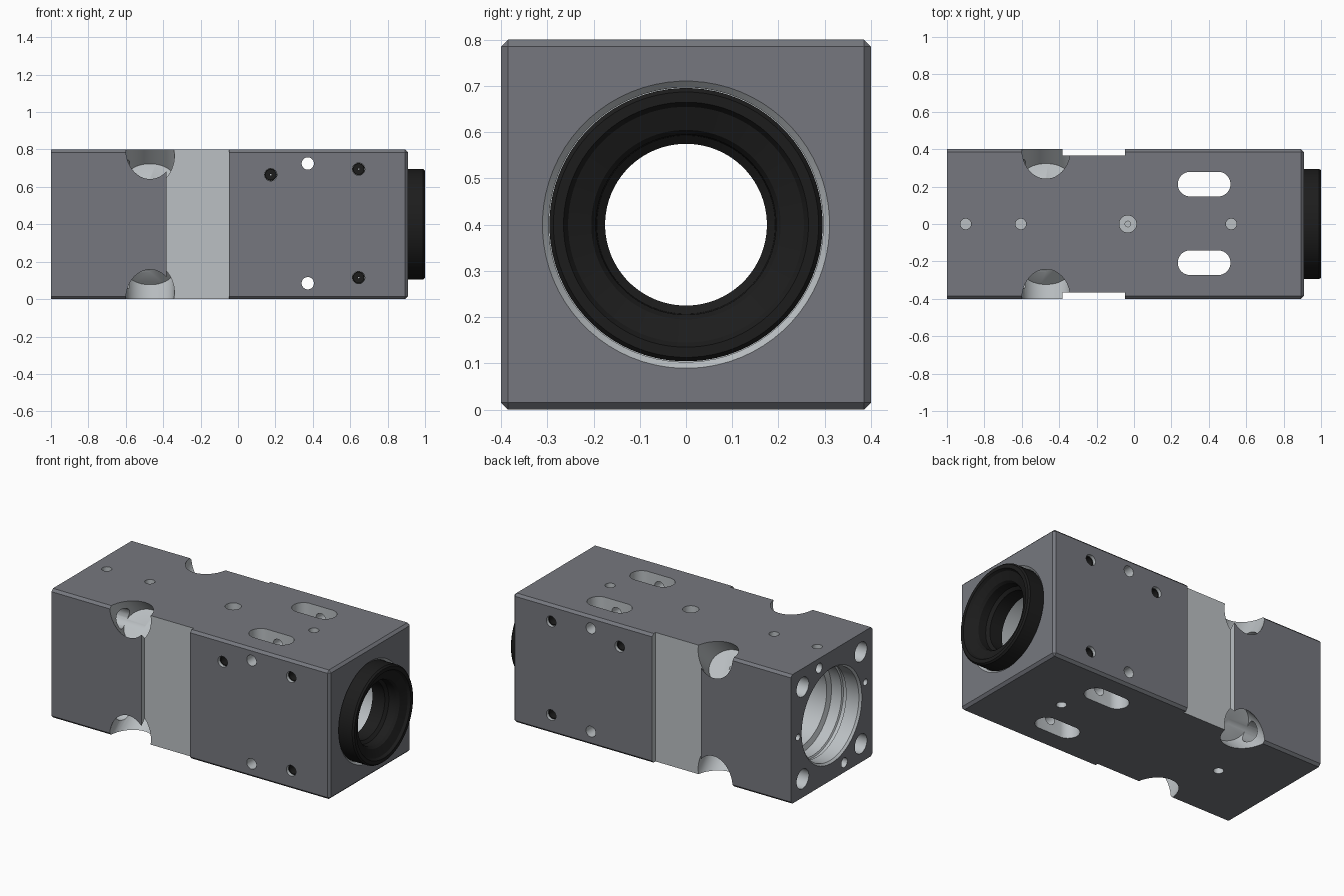
import bpy, bmesh, math
from mathutils import Vector, Matrix

if "Cube" in bpy.data.objects:
    bpy.data.objects.remove(bpy.data.objects["Cube"])


def material(name, rgb):
    m = bpy.data.materials.new(name)
    m.diffuse_color = (*rgb, 1)
    m.use_nodes = True
    m.node_tree.nodes["Principled BSDF"].inputs["Base Color"].default_value = m.diffuse_color
    return m


DARK = material("dark_anodised", (0.18, 0.187, 0.21))
LIGHT = material("bare_metal", (0.5, 0.53, 0.55))
BLACK = material("black", (0.012, 0.012, 0.012))


def finish(name, bm, mats, index=0):
    bmesh.ops.recalc_face_normals(bm, faces=bm.faces)
    for f in bm.faces:
        f.material_index = index
    me = bpy.data.meshes.new(name)
    bm.to_mesh(me)
    bm.free()
    for m in mats:
        me.materials.append(m)
    ob = bpy.data.objects.new(name, me)
    bpy.context.collection.objects.link(ob)
    return ob


def box(lo, hi):
    bm = bmesh.new()
    lo, hi = Vector(lo), Vector(hi)
    bmesh.ops.create_cube(bm, size=1, matrix=Matrix.Translation((lo + hi) / 2)
                          @ Matrix.Diagonal((*(hi - lo), 1)))
    return bm


def lathe(profile, origin, axis, seg=40, squash=1, stretch=0, ring=False):
    """Revolve (radius, height) points around an axis through origin."""
    z = Vector(axis).normalized()
    x = Vector((0, 1, 0)) if abs(z.x) > 0.9 else Vector((1, 0, 0))
    y = z.cross(x)
    bm = bmesh.new()
    rows = []
    for r, h in profile:
        row = []
        for i in range(seg):
            a = 2 * math.pi * (i + 0.5) / seg
            u = r * math.cos(a) + math.copysign(stretch, math.cos(a))
            v = r * math.sin(a) * squash
            row.append(bm.verts.new(Vector(origin) + x * u + y * v + z * h))
        rows.append(row)
    pairs = list(zip(rows, rows[1:]))
    if ring:
        pairs.append((rows[-1], rows[0]))
    else:
        bm.faces.new(rows[0])
        bm.faces.new(rows[-1])
    for a, b in pairs:
        for i in range(seg):
            j = (i + 1) % seg
            bm.faces.new((a[i], a[j], b[j], b[i]))
    return bm


def smooth(ob):
    bpy.ops.object.select_all(action='DESELECT')
    ob.select_set(True)
    bpy.context.view_layer.objects.active = ob
    bpy.ops.object.shade_smooth_by_angle(angle=math.radians(30))


# Chamfered block, left end kept square
bm = box((-1, -0.4, 0), (0.908, 0.4, 0.8))
edges = [e for e in bm.edges if not all(v.co.x < -0.9 for v in e.verts)]
bmesh.ops.bevel(bm, geom=edges, offset=0.015, segments=1, affect='EDGES')
body = finish("body", bm, [DARK, LIGHT])
cutters = []


def cut(bm):
    cutters.append(finish("cutter", bm, [DARK, LIGHT], 1))


def hole(origin, axis, r, depth):
    cut(lathe([(r, -0.1), (r, depth)], origin, axis, seg=28))


# Stepped main bore
cut(lathe([(0.295, -1.1), (0.295, -1), (0.283, -0.988), (0.283, -0.9), (0.293, -0.895),
           (0.293, -0.875), (0.283, -0.87), (0.283, -0.8), (0.25, -0.79), (0.25, 0.8),
           (0.297, 0.8), (0.297, 0.893), (0.317, 0.915)], (0, 0, 0.4), (1, 0, 0), seg=72))

# Pale recessed bands on both sides
for s in (-1, 1):
    ys = sorted((s * 0.367, s * 0.6))
    cut(box((-0.383, ys[0], -0.1), (-0.048, ys[1], 0.9)))

# Corner pockets and the mounting holes that lead into them
for sy in (-1, 1):
    for sz in (-1, 1):
        cut(lathe([(0.13, -0.2), (0.13, 0.22)], (-0.47, sy * 0.4, 0.4 + sz * 0.4),
                  (0, -sy, -sz), squash=0.86))
        hole((-1, sy * 0.285, 0.4 + sz * 0.285), (1, 0, 0), 0.06, 0.53)

# Small holes in the left end
for y, z, r in ((0.123, 0.74, 0.03), (-0.123, 0.06, 0.03), (0.33, 0.39, 0.02), (-0.33, 0.48, 0.02)):
    hole((-1, y, z), (1, 0, 0), r, 0.12)

# Long slots through top and bottom
for y in (-0.207, 0.213):
    cut(lathe([(0.066, -0.1), (0.066, 0.9)], (0.375, y, 0), (0, 0, 1), stretch=0.075))

# Cross holes right through, and dark blind holes with plugs at their floors
for z in (0.085, 0.725):
    hole((0.373, -0.4, z), (0, 1, 0), 0.033, 0.9)
plugs = []
for s in (-1, 1):
    for x, z in ((0.175, 0.665), (0.645, 0.695), (0.645, 0.115)):
        hole((x, s * 0.4, z), (0, -s, 0), 0.033, 0.12)
        plugs.append(lathe([(0.0325, 0.02), (0.0325, 0.115), (0.004, 0.115), (0.004, 0.11),
                            (0.027, 0.11), (0.027, 0.02)], (x, s * 0.4, z), (0, -s, 0),
                           seg=28, ring=True))

# Centre-line holes on top and bottom
for x in (-0.9, -0.605, 0.52):
    hole((x, 0, 0.8), (0, 0, -1), 0.029, 0.07)
hole((-0.033, 0, 0.8), (0, 0, -1), 0.046, 0.05)
hole((-0.033, 0, 0.8), (0, 0, -1), 0.015, 0.2)
for x in (-0.605, 0.52):
    hole((x, 0, 0), (0, 0, 1), 0.029, 0.07)

# Subtract everything, keeping the pale colour on the cut faces
bpy.context.view_layer.objects.active = body
for c in cutters:
    mod = body.modifiers.new("cut", 'BOOLEAN')
    mod.operation = 'DIFFERENCE'
    mod.solver = 'EXACT'
    mod.material_mode = 'INDEX'
    mod.object = c
    bpy.ops.object.modifier_apply(modifier=mod.name)
for c in cutters:
    bpy.data.objects.remove(c)
smooth(body)

# Black lens ring at the right end
smooth(finish("end_ring", lathe(
    [(0.2955, 0.8), (0.2955, 0.99), (0.287, 1.0), (0.265, 1.0), (0.255, 0.985), (0.205, 0.965),
     (0.195, 0.95), (0.193, 0.9), (0.175, 0.885), (0.175, 0.8)],
    (0, 0, 0.4), (1, 0, 0), seg=72, ring=True), [BLACK]))

# Dark linings of the blind holes
for i, p in enumerate(plugs):
    smooth(finish(f"hole_lining_{i + 1}", p, [BLACK]))
